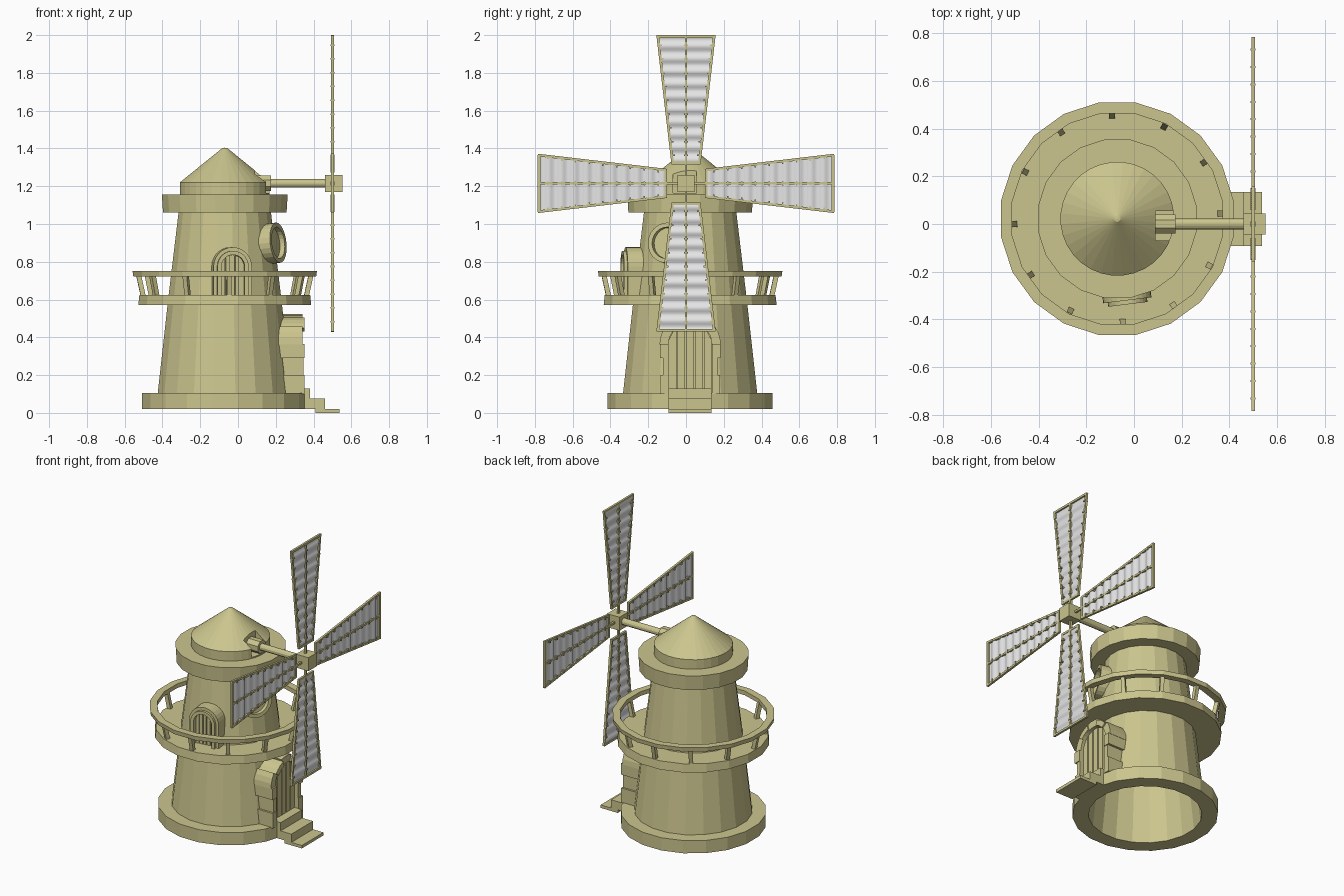
import bpy, bmesh, math
from math import sin, cos, pi, radians
from mathutils import Matrix, Vector

cube = bpy.data.objects.get("Cube")
if cube:
    bpy.data.objects.remove(cube)

AXIS = Vector((-0.07, 0.022, 0))      # centre line of the tower
HUB = Vector((0.5, 0, 1.215))         # centre of the sails
SIDES = 20


def material(name, color):
    m = bpy.data.materials.new(name)
    m.use_nodes = True
    m.diffuse_color = color
    bsdf = m.node_tree.nodes["Principled BSDF"]
    bsdf.inputs["Base Color"].default_value = color
    bsdf.inputs["Roughness"].default_value = 0.8
    return m


STONE = material("khaki stone", (0.60, 0.56, 0.27, 1))
CLOTH = material("pale cloth", (0.80, 0.80, 0.81, 1))


def finish(name, bm, mat=STONE, normals=True):
    if normals:
        bmesh.ops.recalc_face_normals(bm, faces=bm.faces)
    mesh = bpy.data.meshes.new(name)
    bm.to_mesh(mesh)
    bm.free()
    mesh.materials.append(mat)
    ob = bpy.data.objects.new(name, mesh)
    bpy.context.collection.objects.link(ob)
    return ob


def revolve(name, profile, sides=SIDES):
    """Closed (radius, z) profile turned about the tower axis, flats facing the main axes."""
    bm = bmesh.new()
    k = 1 / cos(pi / sides)
    rings = []
    for i in range(sides):
        a = (i + 0.5) * 2 * pi / sides
        rings.append([bm.verts.new(AXIS + Vector((r * k * cos(a), r * k * sin(a), z))) for r, z in profile])
    n = len(profile)
    for i in range(sides):
        a, b = rings[i], rings[(i + 1) % sides]
        for j in range(n):
            bm.faces.new((a[j], b[j], b[(j + 1) % n], a[(j + 1) % n]))
    bmesh.ops.remove_doubles(bm, verts=bm.verts, dist=0.0001)
    return finish(name, bm)


def prism(bm, outline, x0, x1, M=Matrix()):
    """Extrude a (y, z) outline from x0 to x1."""
    back = [bm.verts.new(M @ Vector((x0, y, z))) for y, z in outline]
    front = [bm.verts.new(M @ Vector((x1, y, z))) for y, z in outline]
    n = len(outline)
    bm.faces.new(back)
    bm.faces.new(front)
    for i in range(n):
        bm.faces.new((back[i], back[(i + 1) % n], front[(i + 1) % n], front[i]))


def box(bm, lo, hi):
    prism(bm, [(lo[1], lo[2]), (hi[1], lo[2]), (hi[1], hi[2]), (lo[1], hi[2])], lo[0], hi[0])


def bar(bm, p, q, w):
    p, q = Vector(p), Vector(q)
    rot = (q - p).to_track_quat('Z', 'Y').to_matrix().to_4x4()
    bmesh.ops.create_cube(bm, size=1, matrix=Matrix.Translation((p + q) / 2) @ rot
                          @ Matrix.Diagonal((w, w, (q - p).length, 1)))


def disc(r, n, y=0, z=0):
    return [(y + r * cos(2 * pi * (i + 0.5) / n), z + r * sin(2 * pi * (i + 0.5) / n)) for i in range(n)]


def sector(r0, r1, a0, a1, z, n=3):
    angles = [a0 + (a1 - a0) * i / n for i in range(n + 1)]
    return ([(r1 * cos(a), z + r1 * sin(a)) for a in angles]
            + [(r0 * cos(a), z + r0 * sin(a)) for a in reversed(angles)])


def on_tower(angle):
    return Matrix.Translation(AXIS) @ Matrix.Rotation(radians(angle), 4, 'Z')


# Tower, plinth, collar and balcony rings
revolve("tower_wall", [(0.365, 0.02), (0.355, 0.105), (0.30, 0.6), (0.24, 1.1), (0.22, 1.1), (0.34, 0.02)])
revolve("plinth", [(0.365, 0.02), (0.437, 0.02), (0.437, 0.105), (0.34, 0.105)])
revolve("balcony_floor", [(0.29, 0.57), (0.458, 0.57), (0.452, 0.625), (0.29, 0.625)])
revolve("balcony_rail", [(0.442, 0.722), (0.484, 0.722), (0.488, 0.75), (0.442, 0.75)])
revolve("top_collar", [(0.23, 1.06), (0.327, 1.06), (0.333, 1.157), (0.0, 1.157), (0.0, 1.1), (0.23, 1.1)])

# Leaning balcony posts
bm = bmesh.new()
for i in range(12):
    M = on_tower(3 + 30 * i)
    prism(bm, [(-0.012, 0.62), (0.012, 0.62), (0.012, 0.73), (-0.012, 0.73)], 0.42, 0.446, M)
for v in bm.verts:
    if v.co.z > 0.7:
        v.co += (v.co - AXIS).xy.normalized().to_3d() * 0.024
finish("balcony_posts", bm)

# Conical roof with a slot for the shaft
roof = revolve("roof", [(0.0, 1.15), (0.238, 1.15), (0.238, 1.22), (0.013, 1.402), (0.0, 1.404)], 32)
bm = bmesh.new()
box(bm, (0.09, -0.07, 1.165), (0.4, 0.055, 1.6))
cutter = finish("slot_cutter", bm)
cutter.hide_render = True
cut = roof.modifiers.new("slot", 'BOOLEAN')
cut.operation = 'DIFFERENCE'
cut.object = cutter
graph = bpy.context.evaluated_depsgraph_get()
cut_mesh = bpy.data.meshes.new_from_object(roof.evaluated_get(graph))
roof.modifiers.clear()
roof.data = cut_mesh
bpy.data.objects.remove(cutter)

# Shaft, socket and hub
bm = bmesh.new()
prism(bm, disc(0.023, 12, 0, HUB.z), 0.05, 0.47)
finish("shaft", bm)
bm = bmesh.new()
prism(bm, disc(0.044, 8, 0, HUB.z), 0.08, 0.175)
finish("shaft_socket", bm)
bm = bmesh.new()
box(bm, (0.46, -0.045, HUB.z - 0.045), (0.53, 0.045, HUB.z + 0.045))
box(bm, (0.53, -0.045, HUB.z - 0.045), (0.552, 0.045, HUB.z + 0.045))
finish("hub", bm)

# Four sails: frame, spar, ties and rippled cloth
INNER, OUTER, NARROW, WIDE = 0.108, 0.778, 0.07, 0.15


def half_width(r):
    return NARROW + (WIDE - NARROW) * (r - INNER) / (OUTER - INNER)


for k, side in enumerate(("top", "left", "bottom", "right")):
    place = Matrix.Translation(HUB) @ Matrix.Rotation(k * pi / 2, 4, 'X')
    bm = bmesh.new()
    bar(bm, (0, 0, 0.03), (0, 0, OUTER), 0.013)
    for s in (-1, 1):
        bar(bm, (0, s * NARROW, INNER - 0.007), (0, s * WIDE, OUTER + 0.007), 0.014)
    for r in (INNER, OUTER):
        bar(bm, (0, -half_width(r), r), (0, half_width(r), r), 0.014)
    for i in range(9):
        r = INNER + 0.04 + i * 0.073
        for y in (-half_width(r) + 0.006, 0, half_width(r) - 0.006):
            bar(bm, (0, y, r - 0.004), (0, y, r + 0.004), 0.021)
    bm.transform(place)
    finish(side + "_sail_frame", bm)

    bm = bmesh.new()
    steps = 60
    previous = None
    for i in range(steps + 1):
        r = INNER + (OUTER - INNER) * i / steps
        x = 0.006 * sin(2 * pi * 10 * i / steps)
        row = [bm.verts.new(place @ Vector((x, s * (half_width(r) - 0.004), r))) for s in (-1, 1)]
        if previous:
            bm.faces.new((previous[0], previous[1], row[1], row[0]))
        previous = row
    for f in bm.faces:
        f.smooth = True
    finish(side + "_sail_cloth", bm, CLOTH)


def door_leaf(name, M, base, spring, r, x0, x1):
    """Arched back panel with raised planks."""
    bm = bmesh.new()
    arch = [(r * cos(pi * i / 12), spring + r * sin(pi * i / 12)) for i in range(13)]
    prism(bm, [(r, base)] + arch + [(-r, base)], x0, x1, M)
    planks, gap = 5, 0.003
    w = 2 * r / planks
    for i in range(planks):
        a, b = -r + i * w + gap, -r + (i + 1) * w - gap
        top = [(y, spring + math.sqrt(max(r * r - y * y, 0)) - 0.004) for y in (b, (a + b) / 2, a)]
        prism(bm, [(a, base), (b, base)] + top, x1, x1 + 0.008, M)
    finish(name, bm)


# Entrance: irregular stone surround, leaf and steps
M = on_tower(0)
bm = bmesh.new()
for s in (-1, 1):
    for z0, z1, w, x in ((0.1, 0.2, 0.158, 0.423), (0.2, 0.29, 0.145, 0.418), (0.29, 0.365, 0.16, 0.423)):
        prism(bm, [(s * 0.115, z0), (s * w, z0), (s * w, z1), (s * 0.115, z1)], 0.28, x, M)
for i in range(5):
    prism(bm, sector(0.115, 0.15 + 0.012 * ((i + 1) % 2), pi * i / 5, pi * (i + 1) / 5, 0.362),
          0.27, 0.412 + 0.01 * (i % 2), M)
finish("entrance_stones", bm)
door_leaf("entrance_door", M, 0.1, 0.36, 0.117, 0.29, 0.385)
bm = bmesh.new()
for x, z0, z1 in ((0.38, 0.02, 0.13), (0.46, 0.02, 0.075), (0.537, 0, 0.02)):
    box(bm, (0.31 if z0 else 0.41, -0.093, z0), (x, 0.135, z1))
finish("entrance_steps", bm)

# Balcony door with a two-step arched surround
M = on_tower(-83)
bm = bmesh.new()
for r0, r1, x in ((0.082, 0.102, 0.345), (0.062, 0.083, 0.362)):
    prism(bm, [(r1, 0.62), (r1, 0.775)] + sector(r0, r1, 0, pi, 0.775, 14)[1:15]
          + [(-r1, 0.62), (-r0, 0.62)] + sector(r0, r1, 0, pi, 0.775, 14)[15:] + [(r0, 0.62)], 0.22, x, M)
finish("balcony_door_surround", bm)
door_leaf("balcony_door", M, 0.62, 0.775, 0.064, 0.22, 0.325)

# Round window, tipped back with the wall
M = on_tower(-24) @ Matrix.Translation((0.27, 0, 0.897)) @ Matrix.Rotation(radians(-6), 4, 'Y')
bm = bmesh.new()
for i in range(24):
    prism(bm, sector(0.083, 0.107, 2 * pi * i / 24, 2 * pi * (i + 1) / 24, 0, 1), -0.05, 0.04, M)
bmesh.ops.remove_doubles(bm, verts=bm.verts, dist=0.0001)
inside = {}
for f in bm.faces:
    inside.setdefault(frozenset(f.verts), []).append(f)
bmesh.ops.delete(bm, geom=[f for fs in inside.values() if len(fs) > 1 for f in fs], context='FACES')
finish("window_ring", bm)
bm = bmesh.new()
prism(bm, disc(0.085, 24), -0.05, 0.012, M)
finish("window_pane", bm)
